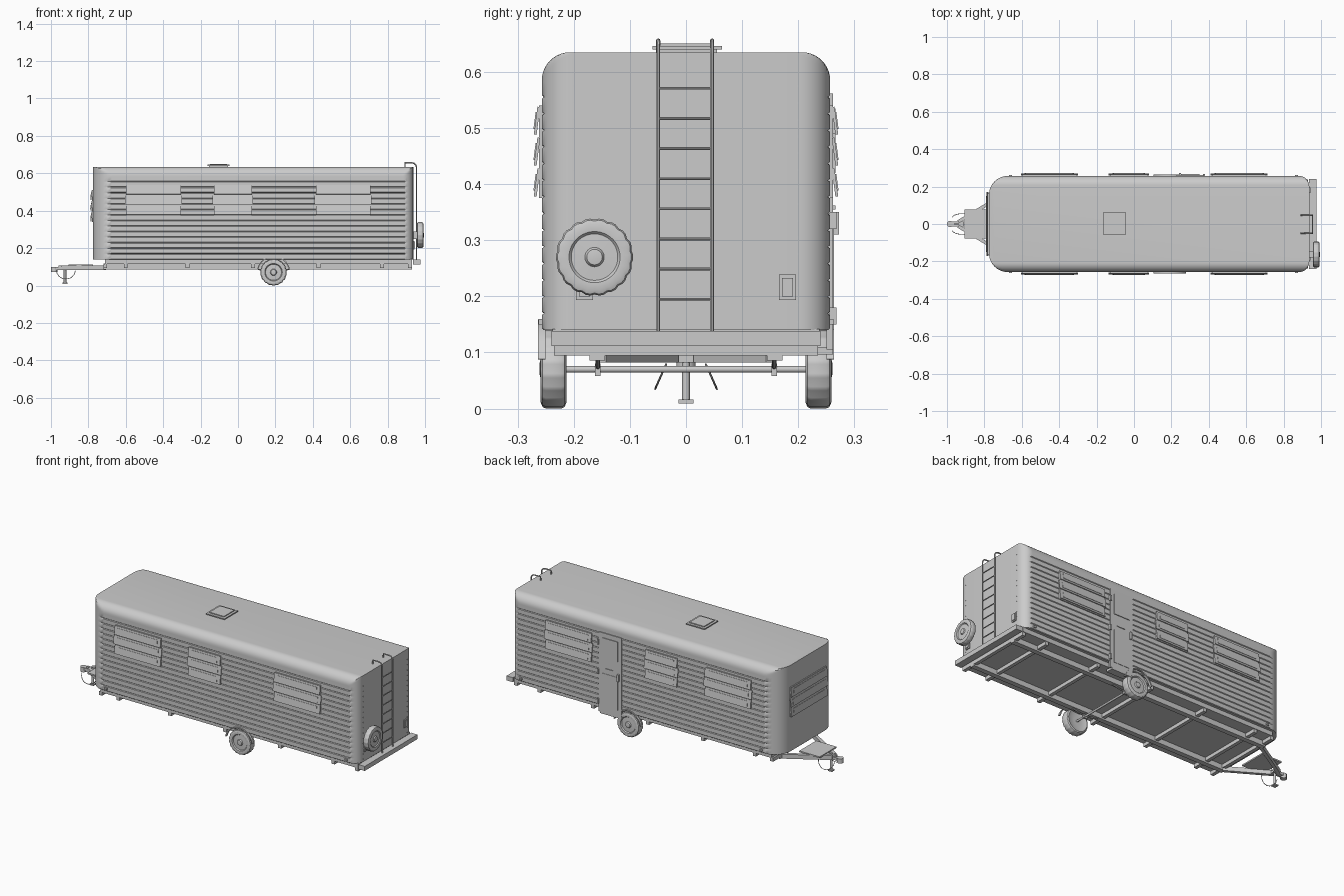
import bpy, bmesh, math
from mathutils import Matrix, Vector

if "Cube" in bpy.data.objects:
    bpy.data.objects.remove(bpy.data.objects["Cube"])

GREY = bpy.data.materials.new("plain grey")
GREY.diffuse_color = (0.6, 0.6, 0.6, 1)
GREY.use_nodes = True
GREY.node_tree.nodes["Principled BSDF"].inputs["Base Color"].default_value = GREY.diffuse_color


def finish(name, bm, mat=Matrix()):
    bmesh.ops.recalc_face_normals(bm, faces=bm.faces[:])
    me = bpy.data.meshes.new(name)
    bm.to_mesh(me)
    bm.free()
    me.transform(mat)
    me.materials.append(GREY)
    ob = bpy.data.objects.new(name, me)
    bpy.context.collection.objects.link(ob)
    bpy.context.view_layer.objects.active = ob
    for o in bpy.context.selected_objects:
        o.select_set(False)
    ob.select_set(True)
    bpy.ops.object.shade_smooth_by_angle(angle=math.radians(32))
    return ob


def add_box(bm, x, y, z, rot=Matrix()):
    c = Vector((sum(x) / 2, sum(y) / 2, sum(z) / 2))
    s = Matrix.Diagonal((x[1] - x[0], y[1] - y[0], z[1] - z[0], 1))
    bmesh.ops.create_cube(bm, size=1, matrix=Matrix.Translation(c) @ rot @ s)


def boxes(name, parts, mat=Matrix()):
    bm = bmesh.new()
    for p in parts:
        add_box(bm, *p)
    return finish(name, bm, mat)


def tubes(name, paths, r, sides=8):
    # round bars along polylines, with mitred joints
    bm = bmesh.new()
    for path in paths:
        pts = [Vector(p) for p in path]
        rings = []
        for i, p in enumerate(pts):
            d = (pts[min(i + 1, len(pts) - 1)] - pts[max(i - 1, 0)]).normalized()
            a = d.cross(Vector((0.31, 0.95, 0.05)) if abs(d.y) < 0.8 else Vector((1, 0, 0))).normalized()
            b = d.cross(a)
            rings.append([bm.verts.new(p + r * (a * math.cos(t) + b * math.sin(t)))
                          for t in (2 * math.pi * k / sides for k in range(sides))])
        skin(bm, rings)
    return finish(name, bm)


def skin(bm, rings, caps=True):
    n = len(rings[0])
    for a, b in zip(rings, rings[1:]):
        for k in range(n):
            bm.faces.new((a[k], a[(k + 1) % n], b[(k + 1) % n], b[k]))
    if caps:
        bm.faces.new(rings[0])
        bm.faces.new(rings[-1])


def wheel(name, mat, radius, half):
    # lathed about z, with notched tread and a dished hub
    prof = [(0.30, -0.7), (0.62, -0.75), (0.85, -1), (0.96, -0.85), (1, -0.6), (1, 0.6),
            (0.96, 0.85), (0.85, 1), (0.66, 0.95), (0.6, 0.7), (0.25, 0.75), (0.2, 1.05), (0.1, 1.1)]
    bm = bmesh.new()
    n = 54
    rings = []
    for f, h in prof:
        ring = []
        for k in range(n):
            notch = 0.965 if f > 0.95 and k % 3 == 0 else 1
            t = 2 * math.pi * k / n
            ring.append(bm.verts.new((radius * f * notch * math.cos(t),
                                      radius * f * notch * math.sin(t), h * half)))
        rings.append(ring)
    skin(bm, rings)
    return finish(name, bm, mat)


# --- body shell: rounded plan, clapboard sides, rounded roof edges
X0, X1, W = -0.775, 0.937, 0.257
outline = []
for cx, r, s, a0 in ((X1, .055, -1, 0), (X0, .1, 1, 90), (X0, .1, 1, 180), (X1, .055, -1, 270)):
    sy = 1 if a0 < 180 else -1
    for k in range(11):
        t = math.radians(a0 + 9 * k)
        outline.append((cx + s * r + r * math.cos(t), sy * (W - r) + r * math.sin(t)))
levels = []
pitch = 0.445 / 15
for i in range(15):
    z = 0.14 + i * pitch
    levels += [(z, W - .004), (z + .003, W), (z + pitch - .003, W)]
levels += [(.585 + .05 * math.sin(t), W - .05 + .05 * math.cos(t))
           for t in (math.pi / 2 * k / 10 for k in range(11))]
bm = bmesh.new()
skin(bm, [[bm.verts.new((x, max(-w, min(w, y)), z)) for x, y in outline] for z, w in levels])
finish("body_shell", bm)

# --- awning windows with three tilted panes
TILT = Matrix.Rotation(-0.13, 4, 'X')


def window(name, u0, u1, z0, z1, out, ang):
    parts = [((u0 + .008, u1 - .008), (-out - .005, -out + .006), (z0, z1))]
    h = (z1 - z0) / 3
    for i in range(3):
        g = 0 if i == 1 else .006
        zi = z0 + i * h
        parts.append(((u0 + g, u1 - g), (-out - .011, -out - .006), (zi + .003, zi + h - .002), TILT))
        parts.append(((u0 + g + .02, u1 - g - .02), (-out - .013, -out - .008), (zi + .013, zi + h - .012), TILT))
    boxes(name, parts, Matrix.Rotation(ang, 4, 'Z'))


for i, (a, b) in enumerate(((-.605, -.30), (-.135, .08), (.41, .715))):
    window(f"near_window_{i}", a, b, .375, .54, W, 0)
    window(f"far_window_{i}", -b, -a, .375, .54, W, math.pi)
window("end_window", -.17, .17, .34, .51, .775, -math.pi / 2)

# --- entry door with pane, lower panel, hinges and handle
boxes("door", [((.228, .373), (.25, .262), (.105, .562)),
               ((.25, .35), (.262, .266), (.42, .535)),
               ((.25, .35), (.262, .264), (.14, .33)),
               ((.24, .25), (.262, .273), (.31, .35)),
               ((.28, .33), (.262, .266), (.355, .362))]
      + [((.37, .38), (.255, .268), (z, z + .03)) for z in (.15, .32, .49)])
boxes("door_step", [((.235, .365), (.22, .262), (.096, .11))])

# --- roof vent
boxes("roof_vent", [((-.155, -.053), (-.05, .055), (.63, .642)),
                    ((-.163, -.045), (-.06, .064), (.64, .646)),
                    ((-.15, -.058), (-.045, .05), (.645, .651))])

# --- chassis: floor pan, rails, cross members and rear beam
boxes("floor_pan", [((-.71, .93), (-.238, .238), (.115, .142))])
boxes("chassis_rails", [((-.72, .93), (s * .158 - .014, s * .158 + .014), (.086, .117)) for s in (-1, 1)])
XS = (-.6, -.27, .08, .43, .77)
boxes("cross_members", [((x - .01, x + .01), (-.235, .235), (.095, .116)) for x in XS + (-.71, .92)])
boxes("rear_beam", [((.935, .975), (-.24, .24), (.112, .138))])

# --- drawbar, platform, coupler and jack
bm = bmesh.new()
for s in (-1, 1):
    a, b = Vector((-.71, s * .15, .1)), Vector((-.94, s * .012, .09))
    rot = Matrix.Rotation(math.atan2(b.y - a.y, b.x - a.x), 4, 'Z')
    m, L = (a + b) / 2, (b - a).length
    add_box(bm, (m.x - L / 2, m.x + L / 2), (m.y - .009, m.y + .009), (m.z - .013, m.z + .012), rot)
finish("drawbar", bm)
boxes("platform", [((-.905, -.775), (-.077, .077), (.104, .112))])
boxes("coupler", [((-.985, -.91), (-.013, .013), (.082, .098)), ((-.96, -.93), (-.006, .006), (.095, .107))])
tubes("coupler_socket", [[(-.983, 0, .072), (-.983, 0, .099)]], .017, 16)
tubes("jack_leg", [[(-.925, 0, .012), (-.925, 0, .1)]], .007, 12)
boxes("jack_foot", [((-.938, -.912), (-.013, .013), (.009, .016))])
tubes("safety_chains", [[(-.92 + .05 * math.cos(t), s * (.035 + .02 * math.sin(t)), .08 - .045 * math.sin(t))
                         for t in (math.pi * k / 10 for k in range(11))] for s in (-1, 1)], .0018, 6)

# --- running gear
AX, AZ = .19, .07
tubes("axle", [[(AX, -.225, AZ), (AX, .225, AZ)]], .006, 12)
for s, n in ((-1, "near"), (1, "far")):
    wheel(n + "_wheel", Matrix.Translation((AX, s * .236, AZ + .001)) @ Matrix.Rotation(-s * math.pi / 2, 4, 'X'),
          .071, .023)
    # leaf spring and shackles
    boxes(n + "_spring_clamp", [((AX - .012, AX + .012), (s * .157 - .005, s * .157 + .005), (.058, .08))])
    tubes(n + "_leaf_spring", [[(AX + .012 * k, s * .157, .074 + .024 * (k / 9) ** 2) for k in range(-9, 10)]], .004)
    # curved wheel arch
    bm = bmesh.new()
    rings = []
    for k in range(17):
        t = math.radians(12 + 156 * k / 16)
        rings.append([bm.verts.new((AX + r * math.cos(t), s * y, AZ + r * math.sin(t)))
                      for r, y in ((.089, .25), (.089, .264), (.083, .264), (.083, .25))])
    skin(bm, rings)
    finish(n + "_wheel_arch", bm)

# --- rear ladder
rails = []
for y in (-.0495, .0465):
    hook = [(.93 + .024 * math.cos(t), y, .632 + .024 * math.sin(t))
            for t in (math.pi / 2 * k / 6 for k in range(7))]
    rails.append([(.954, y, .125)] + hook + [(.893, y, .656), (.893, y, .634)])
tubes("ladder_rails", rails, .0037)
tubes("ladder_rungs", [[(.954, -.0495, .195 + .0537 * i), (.954, .0465, .195 + .0537 * i)] for i in range(8)], .0025)

# --- spare wheel on its bracket, tail lamps
wheel("spare_wheel", Matrix.Translation((.974, -.163, .27)) @ Matrix.Rotation(math.pi / 2, 4, 'Y'), .069, .018)
boxes("spare_bracket", [((.93, .97), (-.18, -.146), (.25, .29))])
boxes("tail_lamps", [((.93, .943), (s * .181 - .015, s * .181 + .015), (.194, .239)) for s in (-1, 1)]
      + [((.93, .947), (s * .181 - .01, s * .181 + .01), (.2, .233)) for s in (-1, 1)])

# --- rivets along the rear corners and small side markers
boxes("rivets", [((.93, .939), (s * .2 - .0015, s * .2 + .0015), (z - .0015, z + .0015))
                 for s in (-1, 1) for z in (.155 + .03 * k for k in range(15))])
boxes("side_markers", [((x - .008, x + .008), (s * .258 - .005, s * .258 + .005), (.15, .16))
                       for x in (-.66, .87) for s in (-1, 1)])
